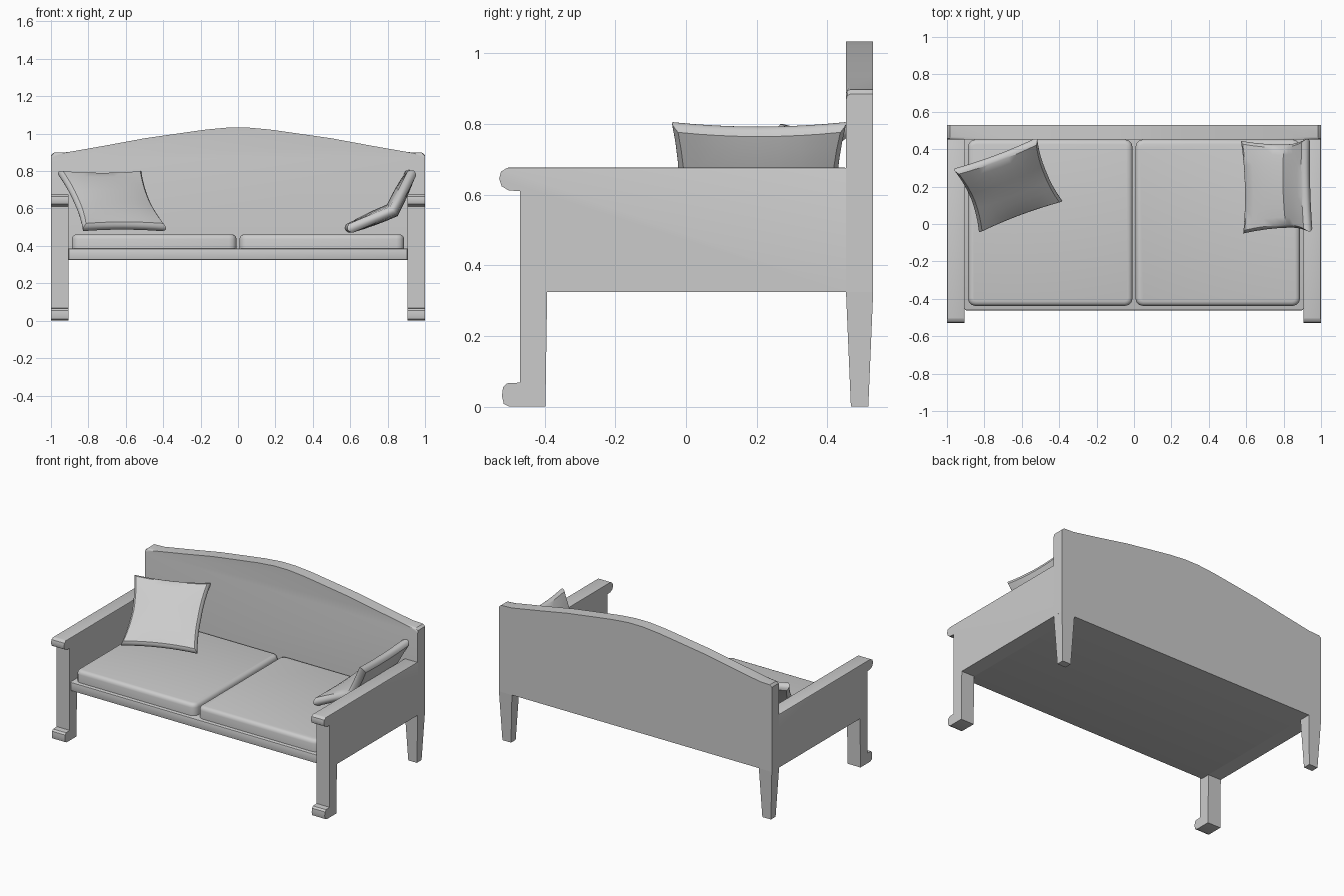
import bpy, bmesh
from mathutils import Vector

if "Cube" in bpy.data.objects:
    bpy.data.objects.remove(bpy.data.objects["Cube"])


def finish(bm, name, smooth=True):
    bmesh.ops.recalc_face_normals(bm, faces=bm.faces)
    me = bpy.data.meshes.new(name)
    bm.to_mesh(me)
    bm.free()
    ob = bpy.data.objects.new(name, me)
    bpy.context.collection.objects.link(ob)
    if smooth:
        bpy.ops.object.select_all(action='DESELECT')
        ob.select_set(True)
        bpy.context.view_layer.objects.active = ob
        bpy.ops.object.shade_smooth_by_angle(angle=0.6)
    return ob


def round_edges(bm, test, width, segments=2):
    edges = [e for e in bm.edges if all(test(v.co) for v in e.verts)]
    bmesh.ops.bevel(bm, geom=edges, offset=width, segments=segments,
                    profile=0.5, affect='EDGES')


def prism(points, to_3d, lo, hi):
    """Extrude a 2D outline between two depths."""
    bm = bmesh.new()
    a = [bm.verts.new(to_3d(p, lo)) for p in points]
    b = [bm.verts.new(to_3d(p, hi)) for p in points]
    bm.faces.new(a)
    bm.faces.new(b[::-1])
    n = len(points)
    for i in range(n):
        bm.faces.new((a[i], a[(i + 1) % n], b[(i + 1) % n], b[i]))
    return bm


def box(lo, hi):
    bm = bmesh.new()
    bmesh.ops.create_cube(bm, size=1)
    lo, hi = Vector(lo), Vector(hi)
    for v in bm.verts:
        v.co = Vector([l + (c + 0.5) * (h - l) for l, h, c in zip(lo, hi, v.co)])
    return bm


# Camel-back rest with rounded front top edge
half = [(1, 0.325), (1, 0.885), (0.985, 0.898), (0.91, 0.901), (0.7, 0.938),
        (0.5, 0.975), (0.34, 0.998), (0.17, 1.022), (0.05, 1.033)]
outline = half + [(-x, z) for x, z in reversed(half)]
bm = prism(outline, lambda p, d: (p[0], d, p[1]), 0.453, 0.53)
round_edges(bm, lambda c: c.y < 0.46 and c.z > 0.88, 0.012)
finish(bm, "backrest")

# Arm panel, arm scroll, front leg and foot share one side outline
side = [(0.455, 0.325), (-0.393, 0.325), (-0.398, 0), (-0.5, 0), (-0.516, 0.008),
        (-0.521, 0.03), (-0.518, 0.055), (-0.507, 0.066), (-0.47, 0.068),
        (-0.47, 0.61), (-0.502, 0.612), (-0.522, 0.624), (-0.529, 0.645),
        (-0.524, 0.665), (-0.508, 0.677), (0.455, 0.677)]
for s, label in ((-1, "left"), (1, "right")):
    bm = prism(side, lambda p, d: (s * d, p[0], p[1]), 0.905, 1.0)
    round_edges(bm, lambda c: c.z > 0.675, 0.007)
    finish(bm, label + "_arm_and_front_leg")

    # Tapered back leg
    bm = box((0.905, 0.453, 0), (1, 0.53, 0.326))
    for v in bm.verts:
        if v.co.z < 0.1:
            v.co.x = 0.9525 + (v.co.x - 0.9525) * 0.66
            v.co.y = 0.4915 + (v.co.y - 0.4915) * 0.64
        v.co.x *= s
    finish(bm, label + "_back_leg", False)

    # Seat cushion: rounded corners, then soft top and bottom rims
    bm = box((0.008, -0.438, 0.383), (0.888, 0.452, 0.462))
    upright = [e for e in bm.edges if abs(e.verts[0].co.z - e.verts[1].co.z) > 0.01]
    bmesh.ops.bevel(bm, geom=upright, offset=0.04, segments=3,
                    profile=0.5, affect='EDGES')
    round_edges(bm, lambda c: c.z > 0.46, 0.025, 3)
    for v in bm.verts:
        v.co.x *= s
    finish(bm, label + "_seat_cushion")

# Seat base with eased front edges
bm = box((-0.906, -0.462, 0.325), (0.906, 0.455, 0.385))
round_edges(bm, lambda c: c.y < -0.46, 0.01)
finish(bm, "seat_base")


def pillow(name, low, mid, high, across):
    """Pinched square pillow following a bent centre line."""
    low, mid, high, across = map(Vector, (low, mid, high, across))
    bm = bmesh.new()
    bmesh.ops.create_cube(bm, size=2)
    bmesh.ops.subdivide_edges(bm, edges=bm.edges[:], cuts=7, use_grid_fill=True)
    n_low = across.cross(mid - low).normalized()
    n_high = across.cross(high - mid).normalized()
    for v in bm.verts:
        a, b, c = v.co
        rim = max(abs(a), abs(b)) > 0.99
        ka, kb = 1 - 0.10 * (1 - b * b), 1 - 0.06 * (1 - a * a)
        inset = 1 - 0.07 * c * c if rim else 1
        a2, b2 = a * ka * inset, b * kb * inset
        centre = mid + (high - mid) * b2 if b2 > 0 else mid + (mid - low) * b2
        normal = n_low.lerp(n_high, (b + 1) / 2).normalized()
        thick = 0.026 + 0.016 * (1 - a * a) * (1 - b * b)
        v.co = centre + across * a2 + normal * c * thick
    finish(bm, name)


# Throw pillows: one leaning in the left corner, one folded over the right arm
pillow("left_pillow", (-0.607, 0.042, 0.49), (-0.672, 0.212, 0.63),
       (-0.74, 0.372, 0.792), (0.222, 0.083, 0))
pillow("right_pillow", (0.58, 0.197, 0.487), (0.825, 0.203, 0.59),
       (0.932, 0.207, 0.803), (-0.006, 0.247, 0))
